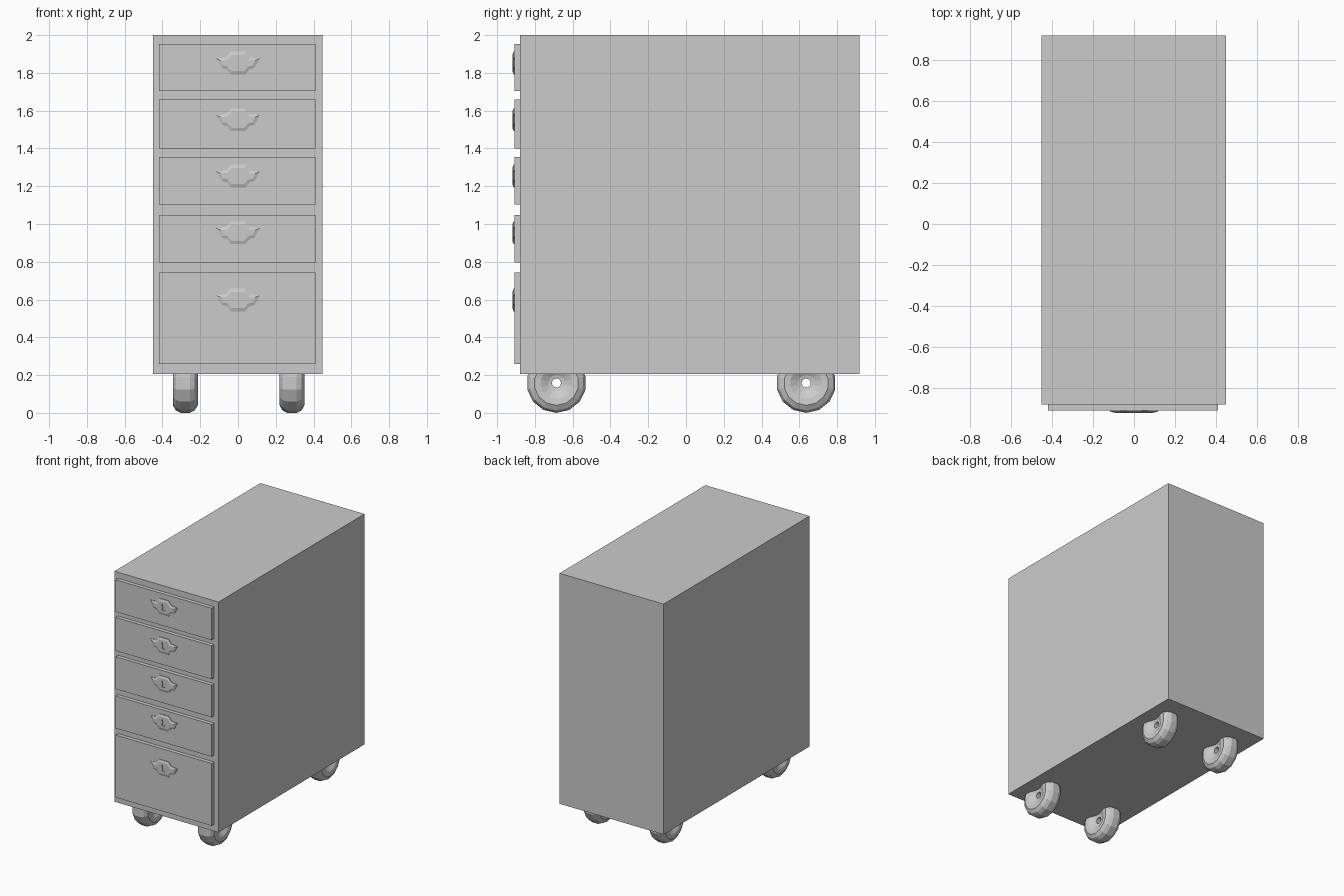
import bpy, bmesh
from math import cos, sin, pi
from mathutils import Matrix

if "Cube" in bpy.data.objects:
    bpy.data.objects.remove(bpy.data.objects["Cube"])


def add_object(name, mesh, location=(0, 0, 0)):
    ob = bpy.data.objects.new(name, mesh)
    ob.location = location
    bpy.context.collection.objects.link(ob)
    return ob


def to_mesh(name, bm):
    bmesh.ops.recalc_face_normals(bm, faces=bm.faces[:])
    mesh = bpy.data.meshes.new(name)
    bm.to_mesh(mesh)
    bm.free()
    return mesh


def box(name, x0, x1, y0, y1, z0, z1):
    bm = bmesh.new()
    bmesh.ops.create_cube(bm, size=1)
    bmesh.ops.scale(bm, vec=(x1 - x0, y1 - y0, z1 - z0), verts=bm.verts[:])
    centre = ((x0 + x1) / 2, (y0 + y1) / 2, (z0 + z1) / 2)
    return add_object(name, to_mesh(name, bm), centre)


def skin(rings, closed=False):
    """Join rings of points with quads; cap the ends unless closed."""
    bm = bmesh.new()
    loops = [[bm.verts.new(p) for p in ring] for ring in rings]
    n = len(loops[0])
    pairs = list(zip(loops, loops[1:])) + ([(loops[-1], loops[0])] if closed else [])
    for a, b in pairs:
        for i in range(n):
            j = (i + 1) % n
            bm.faces.new((a[i], a[j], b[j], b[i]))
    if not closed:
        bm.faces.new(loops[0])
        bm.faces.new(loops[-1])
    return bm


def mirrored(half):
    """Close a right-hand outline (listed top to bottom) across x = 0."""
    return half + [(-x, z) for x, z in reversed(half)]


# Cabinet body
box("cabinet_body", -0.45, 0.447, -0.878, 0.918, 0.205, 2.0)

# Wheel: lathed tyre with dished hub and an open axle hole
side = [(0.024, 0.036), (0.043, 0.040), (0.085, 0.062), (0.118, 0.066),
        (0.145, 0.050), (0.158, 0.024)]
profile = [(r, x) for r, x in side] + [(r, -x) for r, x in reversed(side)]
SIDES = 14
rings = [[(x, r * sin(2 * pi * i / SIDES), -r * cos(2 * pi * i / SIDES))
          for i in range(SIDES)] for r, x in profile]
wheel = to_mesh("wheel", skin(rings, closed=True))
for x, x_name in ((-0.279, "left"), (0.286, "right")):
    for y, y_name in ((-0.686, "front"), (0.636, "back")):
        add_object(f"{y_name}_{x_name}_wheel", wheel, (x, y, 0.158))

# Lock plate: winged outline with a bevelled rim
outer = mirrored([(0.040, 0.060), (0.064, 0.030), (0.116, 0.024), (0.088, -0.026),
                  (0.062, -0.032), (0.040, -0.060)])
inner = mirrored([(0.033, 0.043), (0.054, 0.018), (0.090, 0.013), (0.078, -0.014),
                  (0.054, -0.019), (0.033, -0.043)])
plate_layers = [(outer, 0.002), (outer, -0.005), (inner, -0.011)]
plate = add_object("lock_plate", to_mesh("lock_plate", skin(
    [[(x, y, z) for x, z in outline] for outline, y in plate_layers])))

# Keyhole cut into the plate
key = mirrored([(0.007, 0.028), (0.014, 0.018), (0.013, 0.009), (0.006, 0.001),
                (0.014, -0.022)])
cutter = add_object("keyhole_cutter", to_mesh("keyhole_cutter", skin(
    [[(x, y, z) for x, z in key] for y in (-0.004, -0.03)])))
cutter.hide_render = True
cut = plate.modifiers.new("keyhole", 'BOOLEAN')
cut.operation = 'DIFFERENCE'
cut.solver = 'EXACT'
cut.object = cutter
graph = bpy.context.evaluated_depsgraph_get()
plate_mesh = bpy.data.meshes.new_from_object(plate.evaluated_get(graph))
bpy.data.objects.remove(plate)
bpy.data.objects.remove(cutter)

# Drawer fronts (bottom, top, lock height), each with its plate
drawers = [(1.704, 1.953, 1.852), (1.40, 1.66, 1.552), (1.103, 1.354, 1.254),
           (0.797, 1.048, 0.954), (0.258, 0.744, 0.598)]
for i, (z0, z1, lock_z) in enumerate(drawers, 1):
    box(f"drawer_front_{i}", -0.418, 0.409, -0.908, -0.877, z0, z1)
    add_object(f"lock_plate_{i}", plate_mesh, (0, -0.908, lock_z))
